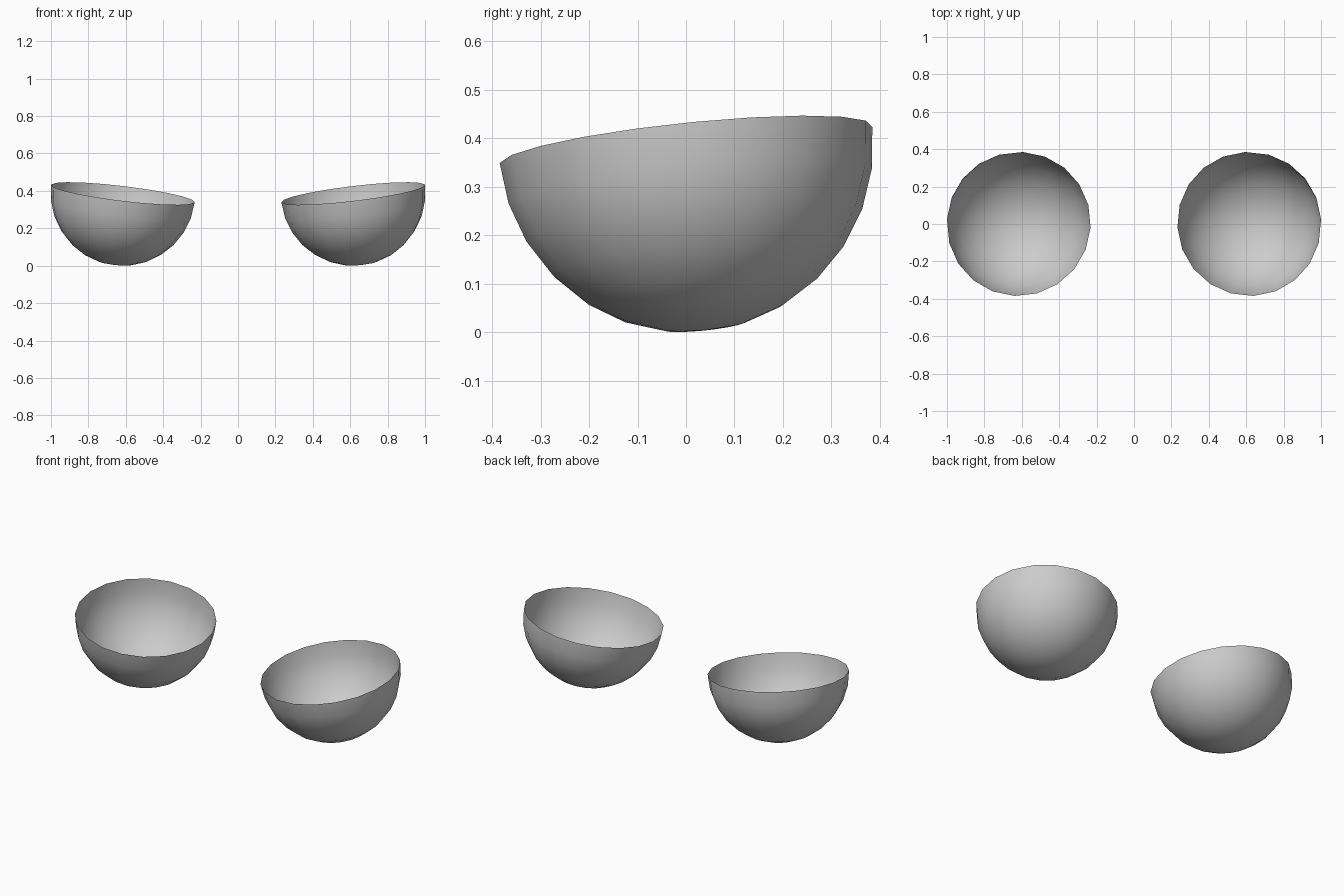
import bpy, bmesh
from math import radians, sin, cos
from mathutils import Matrix, Vector

if "Cube" in bpy.data.objects:
    bpy.data.objects.remove(bpy.data.objects["Cube"])

RADIUS, SEGMENTS, RINGS = 0.387, 20, 14
TILT, LEAN_DIR, SPIN = radians(9), radians(41), radians(3)


def bowl(name, side):
    # open lower half of a sphere
    bm = bmesh.new()
    bmesh.ops.create_uvsphere(bm, u_segments=SEGMENTS, v_segments=RINGS, radius=RADIUS)
    upper = [v for v in bm.verts if v.co.z > 0.001]
    bmesh.ops.delete(bm, geom=upper, context='VERTS')

    # tilt so the rim rises outward and to the back
    axis = Vector((sin(LEAN_DIR), -cos(LEAN_DIR), 0))
    bm.transform(Matrix.Rotation(TILT, 4, axis) @ Matrix.Rotation(SPIN, 4, 'Z'))

    # stand on the floor, outer edge at x = 1
    dx = 1 - max(v.co.x for v in bm.verts)
    dz = -min(v.co.z for v in bm.verts)
    bm.transform(Matrix.Translation((dx, 0, dz)))

    # mirror for the left side
    if side < 0:
        bm.transform(Matrix.Diagonal((-1, 1, 1, 1)))
        bmesh.ops.reverse_faces(bm, faces=bm.faces[:])
    for f in bm.faces:
        f.smooth = True

    mesh = bpy.data.meshes.new(name)
    bm.to_mesh(mesh)
    bm.free()
    bpy.context.collection.objects.link(bpy.data.objects.new(name, mesh))


bowl("right_bowl", 1)
bowl("left_bowl", -1)
